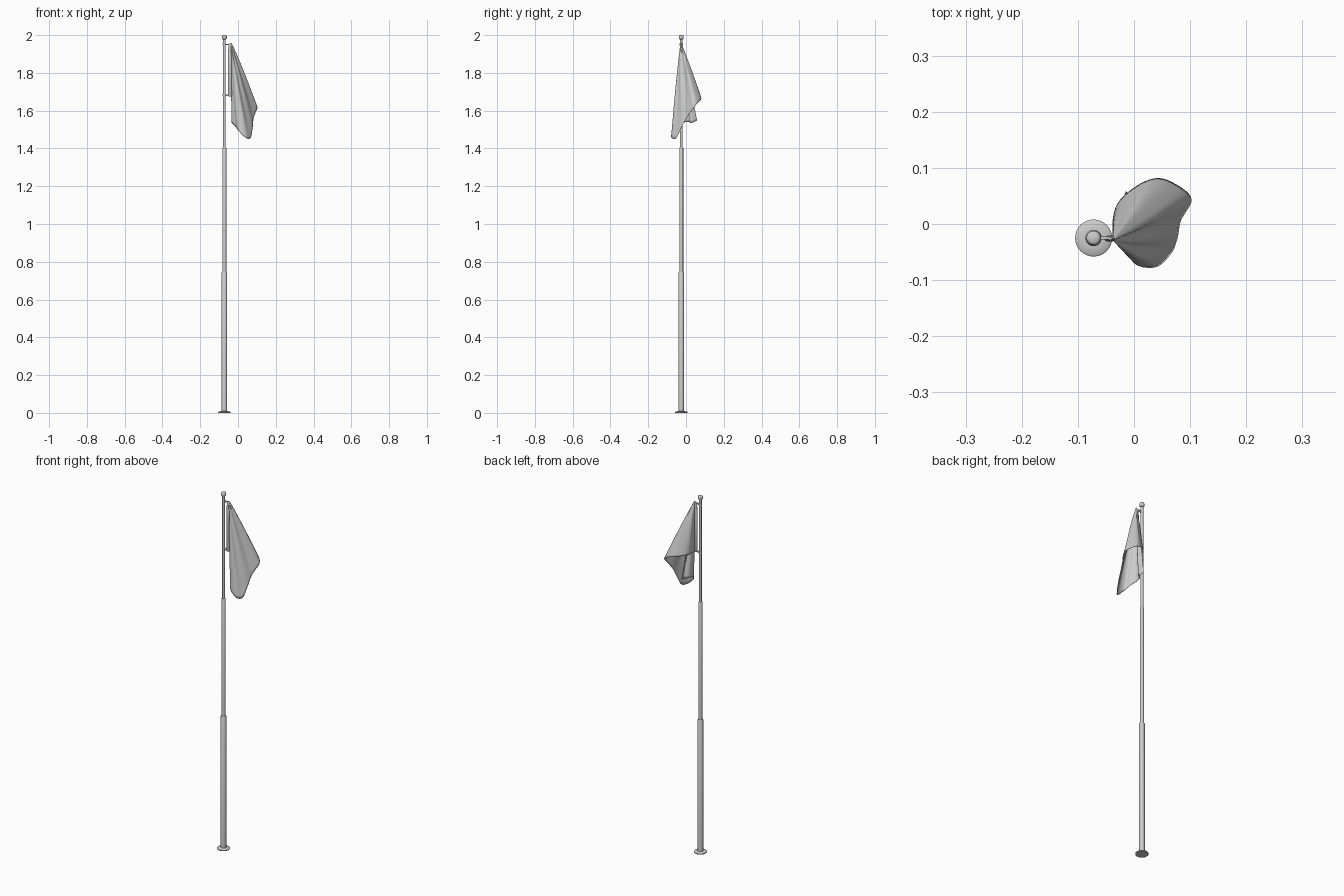
import bpy, bmesh, math
from mathutils import Vector

if "Cube" in bpy.data.objects:
    bpy.data.objects.remove(bpy.data.objects["Cube"])

PX, PY = -0.072, -0.025   # pole axis


def finish(name, bm, angle=35):
    bmesh.ops.recalc_face_normals(bm, faces=bm.faces)
    me = bpy.data.meshes.new(name)
    bm.to_mesh(me)
    bm.free()
    ob = bpy.data.objects.new(name, me)
    bpy.context.collection.objects.link(ob)
    bpy.ops.object.select_all(action='DESELECT')
    ob.select_set(True)
    bpy.context.view_layer.objects.active = ob
    bpy.ops.object.shade_smooth_by_angle(angle=math.radians(angle))
    return ob


def lathe(name, profile, n=32, cx=PX, cy=PY, sx=1, sy=1):
    """Spin a closed (radius, z) profile about a vertical axis."""
    bm = bmesh.new()
    rings = []
    for r, z in profile:
        rings.append([bm.verts.new((cx + sx * r * math.cos(2 * math.pi * i / n),
                                    cy + sy * r * math.sin(2 * math.pi * i / n), z))
                      for i in range(n)])
    for a, b in zip(rings, rings[1:]):
        for i in range(n):
            bm.faces.new((a[i], a[(i + 1) % n], b[(i + 1) % n], b[i]))
    bm.faces.new(rings[0])
    bm.faces.new(rings[-1])
    return finish(name, bm)


def spline(pts, k):
    """Catmull-Rom through the points, k steps per span."""
    P = [Vector(p) for p in pts]
    P = [2 * P[0] - P[1]] + P + [2 * P[-1] - P[-2]]
    out = []
    for i in range(1, len(P) - 2):
        a, b, c, d = P[i - 1:i + 3]
        for j in range(k):
            t = j / k
            out.append(0.5 * (2 * b + (c - a) * t + (2 * a - 5 * b + 4 * c - d) * t * t
                              + (3 * b - a - 3 * c + d) * t ** 3))
    return out + [P[-2]]


# telescopic pole, base plate and finial
lathe("base_plate", [(0.032, 0), (0.033, 0.002), (0.033, 0.005), (0.029, 0.008), (0.015, 0.009)])
lathe("pole_lower", [(0.0145, 0.004), (0.0145, 0.742), (0.0125, 0.746)])
lathe("pole_middle", [(0.0105, 0.74), (0.0105, 1.402), (0.009, 1.405)])
lathe("pole_upper", [(0.007, 1.40), (0.007, 1.982)])
lathe("finial", [(0.008, 1.977), (0.012, 1.981), (0.013, 1.985), (0.013, 1.993),
                 (0.011, 1.998), (0.008, 2.0)])

# hoist sleeve of the flag
lathe("hoist_sleeve", [(0.007, 1.676), (0.0105, 1.68), (0.0105, 1.90), (0.007, 1.945), (0.004, 1.955)],
      20, -0.043, -0.026, 1, 0.55)

# clips holding the sleeve to the pole
for label, z in (("upper", 1.95), ("lower", 1.681)):
    lathe("clip_collar_" + label, [(0.009, z - 0.006), (0.009, z + 0.006)], 24)
    bm = bmesh.new()
    bmesh.ops.create_cube(bm, size=1)
    for v in bm.verts:
        v.co = (PX + 0.02 + v.co.x * 0.034, PY + v.co.y * 0.006, z + v.co.z * 0.007)
    finish("clip_arm_" + label, bm)

# limp flag: a sheet fanning from the top clip to a folded lower rim
rim = [(-0.038, -0.022, 1.68), (-0.032, 0.03, 1.677), (0.0, 0.064, 1.672), (0.04, 0.081, 1.665),
       (0.075, 0.07, 1.648), (0.102, 0.044, 1.62), (0.083, 0.006, 1.565), (0.077, -0.025, 1.51),
       (0.066, -0.052, 1.455), (0.04, -0.076, 1.457), (0.004, -0.072, 1.492),
       (-0.012, -0.045, 1.515), (-0.032, -0.022, 1.535), (-0.026, 0.015, 1.54),
       (-0.004, 0.03, 1.535), (-0.014, 0.058, 1.548)]
edge = spline(rim, 6)
apex = Vector((-0.038, -0.028, 1.965))
ROWS = 28
bm = bmesh.new()
grid = []
for u, q in enumerate(edge):
    col = []
    for k in range(ROWS + 1):
        t = 0.02 + 0.98 * k / ROWS
        spread = t ** 0.95
        p = apex.lerp(q, t)
        p.x = apex.x + (q.x - apex.x) * spread
        p.y = apex.y + (q.y - apex.y) * spread
        # soft folds fading out at top and rim
        w = 0.003 * math.sin(math.pi * t) * math.sin(u * 0.45 + 3 * t)
        p.x += w * 0.6
        p.y -= w * 0.6
        col.append(bm.verts.new(p))
    grid.append(col)
for a, b in zip(grid, grid[1:]):
    for k in range(ROWS):
        bm.faces.new((a[k], a[k + 1], b[k + 1], b[k]))
flag = finish("flag_cloth", bm, 60)
mod = flag.modifiers.new("thickness", 'SOLIDIFY')
mod.thickness = 0.0015
mod.offset = 0
